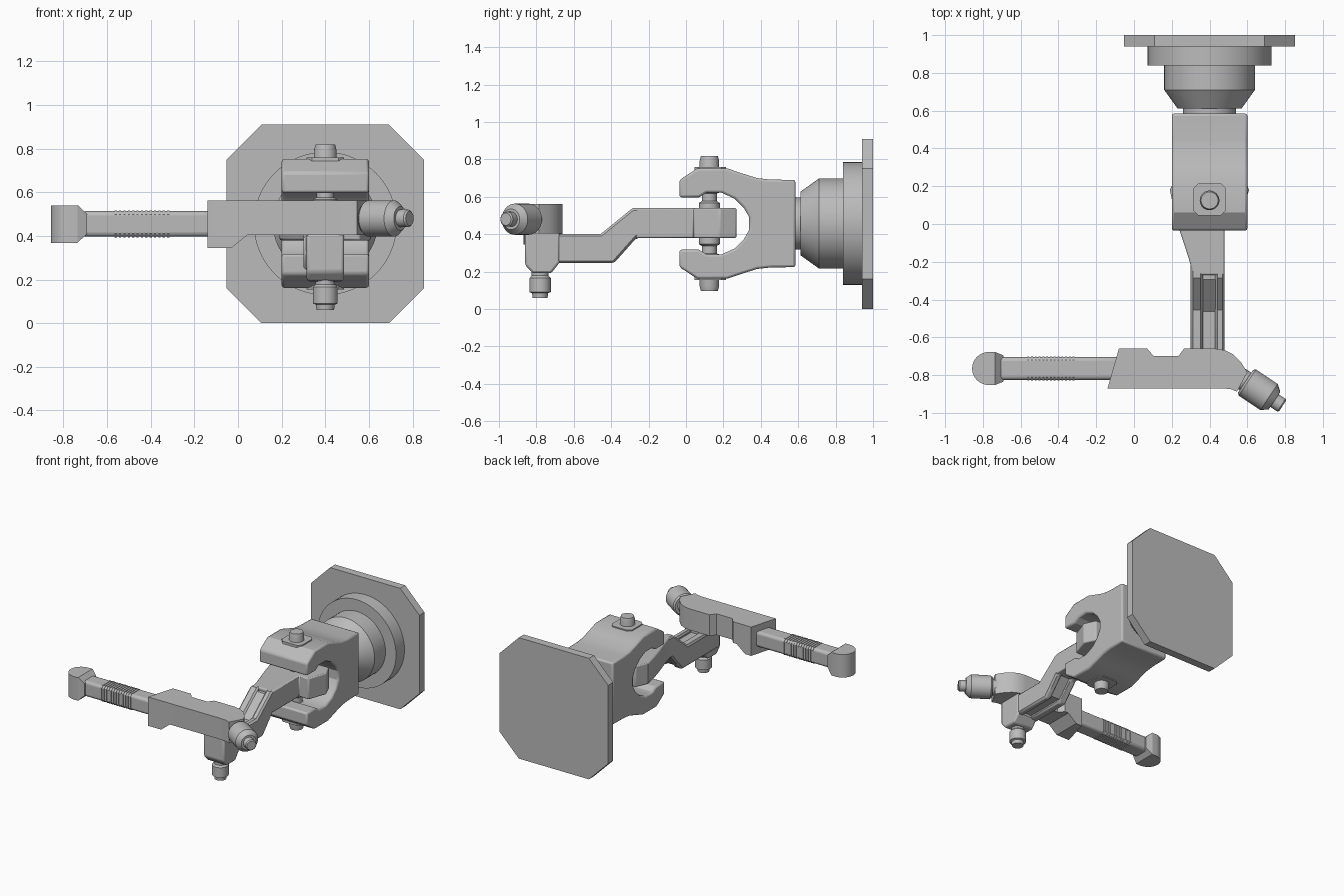
import bpy, bmesh, math
from mathutils import Vector, Matrix

if "Cube" in bpy.data.objects:
    bpy.data.objects.remove(bpy.data.objects["Cube"], do_unlink=True)

grey = bpy.data.materials.new("Machined grey")
grey.use_nodes = True
COLOR = (0.5, 0.5, 0.5, 1)
grey.diffuse_color = COLOR
grey.node_tree.nodes["Principled BSDF"].inputs["Base Color"].default_value = COLOR


def finish(name, bm, bevel=0.0, segments=2):
    """Turn a bmesh into a shaded object with an optional edge bevel."""
    bmesh.ops.recalc_face_normals(bm, faces=bm.faces)
    mesh = bpy.data.meshes.new(name)
    bm.to_mesh(mesh)
    bm.free()
    mesh.materials.append(grey)
    ob = bpy.data.objects.new(name, mesh)
    bpy.context.collection.objects.link(ob)
    if bevel:
        mod = ob.modifiers.new("Bevel", "BEVEL")
        mod.width, mod.segments = bevel, segments
        mod.limit_method, mod.angle_limit = "ANGLE", math.radians(40)
    bpy.ops.object.select_all(action="DESELECT")
    ob.select_set(True)
    bpy.context.view_layer.objects.active = ob
    bpy.ops.object.shade_smooth_by_angle(angle=math.radians(28))
    return ob


def prism(name, pts, axis, lo, hi, bevel=0.0, segments=2):
    """Extrude a 2D outline along an axis from lo to hi."""
    place = {"x": lambda p, t: (t, p[0], p[1]),
             "y": lambda p, t: (p[0], t, p[1]),
             "z": lambda p, t: (p[0], p[1], t)}[axis]
    bm = bmesh.new()
    a = [bm.verts.new(place(p, lo)) for p in pts]
    b = [bm.verts.new(place(p, hi)) for p in pts]
    bm.faces.new(a)
    bm.faces.new(b)
    for i in range(len(a)):
        j = (i + 1) % len(a)
        bm.faces.new((a[i], a[j], b[j], b[i]))
    return finish(name, bm, bevel, segments)


def lathe(name, profile, origin, direction, steps=48):
    """Revolve (radius, distance) points about an axis."""
    bm = bmesh.new()
    pts = [(0, profile[0][1])] + profile + [(0, profile[-1][1])]
    vs = [bm.verts.new((r, 0, s)) for r, s in pts]
    es = [bm.edges.new(pair) for pair in zip(vs, vs[1:])]
    bmesh.ops.spin(bm, geom=vs + es, cent=(0, 0, 0), axis=(0, 0, 1),
                   angle=math.tau, steps=steps)
    bmesh.ops.remove_doubles(bm, verts=bm.verts, dist=1e-5)
    turn = Vector(direction).to_track_quat("Z", "Y").to_matrix().to_4x4()
    bm.transform(Matrix.Translation(origin) @ turn)
    return finish(name, bm)


def rect(cx, cy, hx, hy, cut=0.0):
    """Rectangle outline, with cut corners if asked."""
    if not cut:
        return [(cx - hx, cy - hy), (cx + hx, cy - hy), (cx + hx, cy + hy), (cx - hx, cy + hy)]
    return [(cx - hx + cut, cy - hy), (cx + hx - cut, cy - hy), (cx + hx, cy - hy + cut),
            (cx + hx, cy + hy - cut), (cx + hx - cut, cy + hy), (cx - hx + cut, cy + hy),
            (cx - hx, cy + hy - cut), (cx - hx, cy - hy + cut)]


MID_X, MID_Z = 0.4, 0.457

# Mounting plate and stepped round hub
prism("mounting_plate", rect(MID_X, 0.455, 0.452, 0.455, 0.16), "y", 0.94, 1.0)
lathe("hub", [(0.14, 0.56), (0.14, 0.612), (0.17, 0.612), (0.24, 0.71), (0.24, 0.84),
              (0.328, 0.84), (0.328, 0.95)], (MID_X, 0, MID_Z), (0, 1, 0), 64)

# Forked clevis: upper half outline mirrored about its centre line
upper = [(0.585, 0.69), (0.45, 0.692), (0.38, 0.70), (0.30, 0.725), (0.22, 0.752),
         (0.06, 0.752), (-0.035, 0.69), (-0.035, 0.597), (0.07, 0.597), (0.11, 0.622),
         (0.19, 0.622), (0.26, 0.59), (0.31, 0.54), (0.338, 0.49)]
lower = [(y, 2 * MID_Z - z) for y, z in reversed(upper)]
prism("clevis", upper + lower, "x", 0.2, 0.6, 0.012)

# Pads and hinge pin through the jaws
for name, lo, hi in (("upper_pad", 0.74, 0.76), ("lower_pad", 0.155, 0.175)):
    prism(name, rect(MID_X, 0.13, 0.085, 0.085, 0.025), "z", lo, hi)
half_pin = [(0.056, 0.0), (0.056, 0.11), (0.04, 0.12), (0.04, 0.16), (0.052, 0.165),
            (0.052, 0.335), (0.045, 0.362)]
lathe("hinge_pin", [(r, -s) for r, s in reversed(half_pin)] + half_pin[1:],
      (MID_X, 0.125, MID_Z), (0, 0, 1))

# Arm eye: wide block between the jaws, with a flare on one side
prism("arm_eye", [(0.31, -0.27), (0.48, -0.27), (0.48, 0.04), (0.56, 0.04), (0.61, 0.18),
                  (0.57, 0.27), (0.23, 0.27), (0.19, 0.18), (0.215, 0.06), (0.24, -0.03),
                  (0.27, -0.12), (0.295, -0.2)], "z", 0.38, 0.54, 0.008)


# Cranked arm: two rails with a sunken web between them
def arm_outline(d):
    return [(0.2, 0.54 - d), (-0.285 - d * 0.4, 0.54 - d), (-0.455 - d * 0.4, 0.402 - d),
            (-0.84, 0.402 - d), (-0.84, 0.245 + d), (-0.385 + d * 0.4, 0.245 + d),
            (-0.265 + d * 0.4, 0.38 + d), (0.2, 0.38 + d)]


for name, lo, hi, d in (("arm_rail_right", 0.3, 0.365, 0), ("arm_rail_left", 0.43, 0.48, 0),
                        ("arm_web", 0.36, 0.435, 0.022)):
    prism(name, arm_outline(d), "x", lo, hi, 0 if d else 0.012, 1)

# Arm end block and its bolt
prism("arm_end_block", [(-0.86, 0.41), (-0.86, 0.235), (-0.82, 0.192), (-0.72, 0.192),
                        (-0.675, 0.25), (-0.675, 0.41)], "x", 0.315, 0.485, 0.012)
lathe("end_bolt", [(0.04, 0.06), (0.043, 0.085), (0.057, 0.09), (0.057, 0.165), (0.045, 0.178),
                   (0.045, 0.25)], (MID_X, -0.78, 0), (0, 0, 1))

# Crossbar body with a notch behind and a curved right-hand end
bar = [(-0.14, -0.87), (-0.08, -0.66), (0.07, -0.66), (0.105, -0.70), (0.235, -0.70),
       (0.265, -0.66), (0.43, -0.66), (0.48, -0.668), (0.525, -0.69), (0.565, -0.73),
       (0.60, -0.785), (0.545, -0.888), (0.515, -0.875), (0.47, -0.87)]
prism("crossbar", bar, "z", 0.403, 0.562)

# Drop lip under the socket end: upper outline shears to follow the slanted end
lip = bmesh.new()
rings = []
for y, x0 in ((-0.87, -0.14), (-0.66, -0.08)):
    rings.append([lip.verts.new((x, y, z)) for x, z in
                  ((x0, 0.345), (-0.03, 0.345), (0.05, 0.41), (x0, 0.41))])
lip.faces.new(rings[0])
lip.faces.new(rings[1])
for i in range(4):
    j = (i + 1) % 4
    lip.faces.new((rings[0][i], rings[0][j], rings[1][j], rings[1][i]))
finish("crossbar_lip", lip)

# Angled knob on the crossbar end
lathe("knob", [(0.055, -0.05), (0.055, 0.0), (0.073, 0.0), (0.083, 0.012), (0.083, 0.15),
               (0.055, 0.185), (0.04, 0.185), (0.04, 0.228), (0.033, 0.236)],
      (0.59, -0.833, 0.48), (0.83, -0.55, 0))

# Sliding rod with a band of fine teeth
ROD_Y, ROD_Z = -0.765, 0.455
prism("rod", rect(ROD_Y, ROD_Z, 0.06, 0.058), "x", -0.72, -0.06, 0.02, 3)
for i in range(13):
    x = -0.565 + i * 0.02
    prism(f"rod_tooth_{i + 1}", rect(ROD_Y, ROD_Z, 0.064, 0.062, 0.018), "x", x, x + 0.01)

# Rounded rod tip with a tapered shoulder
arc = [(-0.77 + 0.087 * math.cos(a), ROD_Y + 0.087 * math.sin(a))
       for a in (math.pi * (0.5 + k / 20) for k in range(21))]
prism("rod_tip", arc + [(-0.735, ROD_Y - 0.087), (-0.735, ROD_Y + 0.087)], "z", 0.367, 0.54)
shoulder = bmesh.new()
near, far = [[shoulder.verts.new((x, y, z)) for y, z in rect(ROD_Y, ROD_Z, hy, hz)]
             for x, hy, hz in ((-0.735, 0.087, 0.0865), (-0.692, 0.07, 0.045))]
shoulder.faces.new(near)
shoulder.faces.new(far)
for i in range(4):
    j = (i + 1) % 4
    shoulder.faces.new((near[i], near[j], far[j], far[i]))
finish("rod_tip_shoulder", shoulder)
